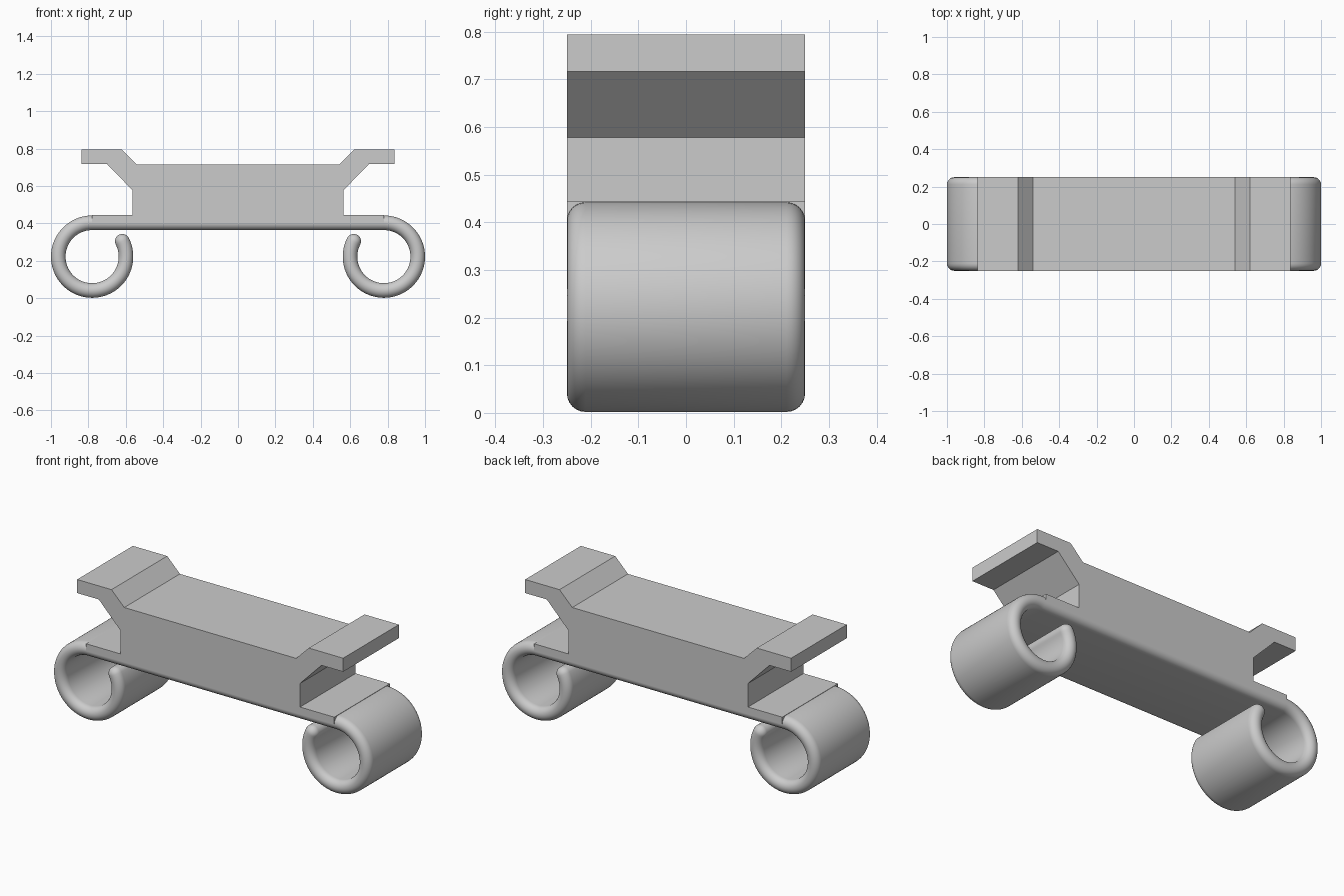
import bpy, bmesh
from math import sin, cos, pi, radians

cube = bpy.data.objects.get("Cube")
if cube:
    bpy.data.objects.remove(cube)

HALF = 0.25        # half depth of the whole part
R = 0.039          # half thickness of the rolled strip
RING = 0.181       # middle radius of each curl
CX, CZ = 0.78, 0.222

grey = bpy.data.materials.new("plain grey")
grey.use_nodes = True
colour = (0.6, 0.6, 0.6, 1)
grey.diffuse_color = colour
grey.node_tree.nodes["Principled BSDF"].inputs["Base Color"].default_value = colour


def finish(name, bm):
    bmesh.ops.recalc_face_normals(bm, faces=bm.faces)
    mesh = bpy.data.meshes.new(name)
    bm.to_mesh(mesh)
    bm.free()
    mesh.materials.append(grey)
    ob = bpy.data.objects.new(name, mesh)
    bpy.context.collection.objects.link(ob)
    return ob


# Sharp-edged bracket with two raised wings and a ledge, extruded in depth
half = [(0.54, 0.714), (0.62, 0.794), (0.836, 0.794), (0.836, 0.717), (0.70, 0.717),
        (0.565, 0.578), (0.565, 0.444), (CX, 0.444), (CX, 0.403)]
outline = half + [(-x, z) for x, z in reversed(half)]
bm = bmesh.new()
front = bm.faces.new([bm.verts.new((x, -HALF, z)) for x, z in outline])
ext = bmesh.ops.extrude_face_region(bm, geom=[front])
new_verts = [v for v in ext["geom"] if isinstance(v, bmesh.types.BMVert)]
bmesh.ops.translate(bm, verts=new_verts, vec=(0, 2 * HALF, 0))
finish("bracket_body", bm)

# Path of the rolled strip: stations of (x, z, normal x, normal z, half thickness)
right = []
STEPS, TIP_ANGLE = 72, -207
for i in range(STEPS + 1):
    a = radians(90 + (TIP_ANGLE - 90) * i / STEPS)
    right.append((CX + RING * cos(a), CZ + RING * sin(a), cos(a), sin(a), R))
# Rounded tip
end = radians(TIP_ANGLE)
for i in range(1, 9):
    t = i / 8 * pi / 2 * 0.97
    d = R * sin(t)
    right.append((CX + RING * cos(end) + d * sin(end), CZ + RING * sin(end) - d * cos(end),
                  cos(end), sin(end), R * cos(t)))
path = [(-x, z, -nx, nz, r) for x, z, nx, nz, r in reversed(right)] + right

# Sweep a round-edged flat section along the path
bm = bmesh.new()
ARC = 12
rings = []
for x, z, nx, nz, r in path:
    ring = []
    for side in (1, -1):
        for k in range(ARC + 1):
            a = -pi / 2 + pi * k / ARC
            y = side * (HALF - R + r * cos(a))
            h = side * r * sin(a)
            ring.append(bm.verts.new((x + nx * h, y, z + nz * h)))
    rings.append(ring)
n = len(rings[0])
for a, b in zip(rings, rings[1:]):
    for k in range(n):
        bm.faces.new((a[k], a[(k + 1) % n], b[(k + 1) % n], b[k]))
for cap in (rings[0], rings[-1]):
    bm.faces.new(cap)
strip = finish("rolled_strip", bm)
bpy.ops.object.select_all(action="DESELECT")
strip.select_set(True)
bpy.context.view_layer.objects.active = strip
bpy.ops.object.shade_smooth_by_angle(angle=radians(40))
